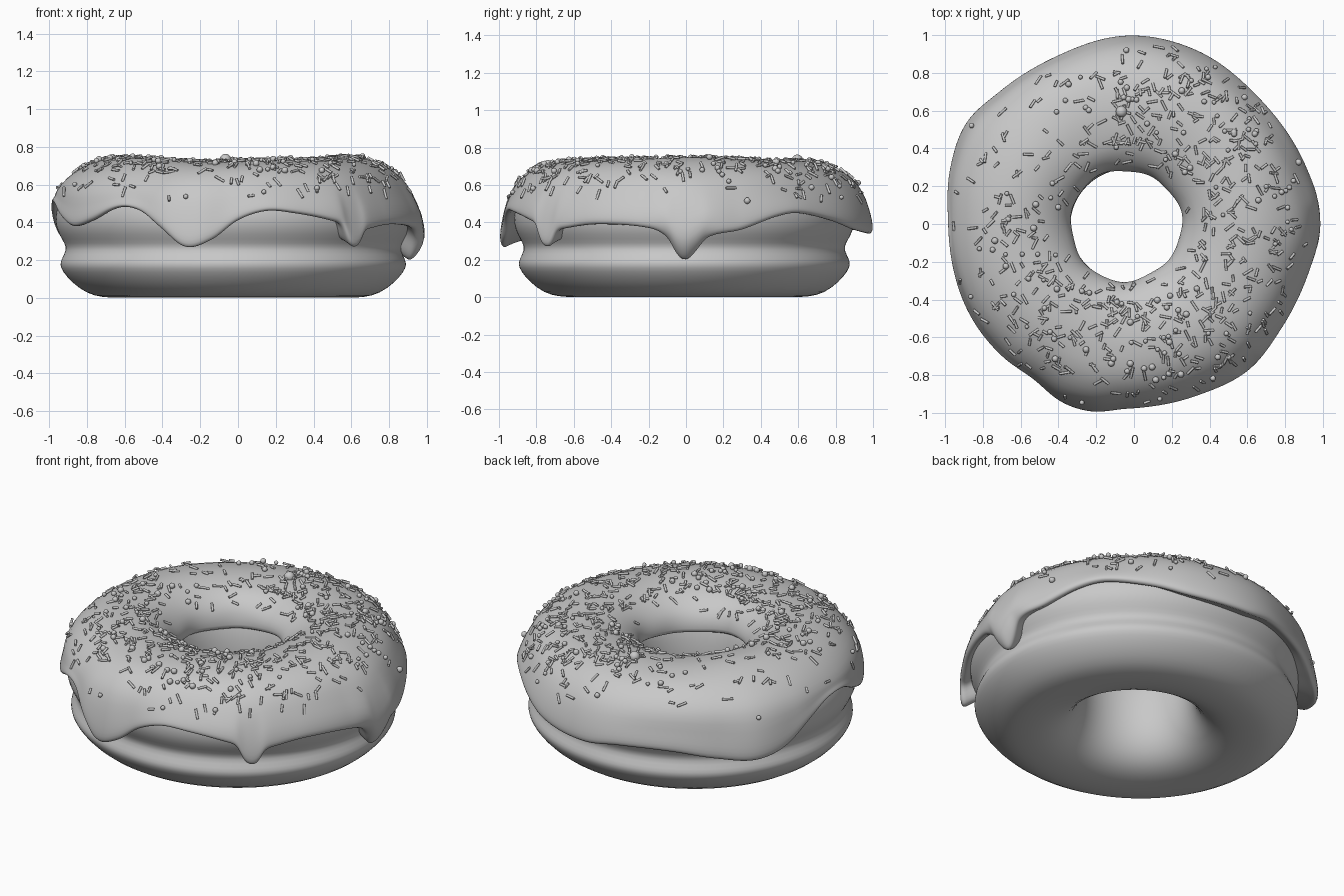
import bpy, bmesh, math, random
from mathutils import Vector, Matrix

if "Cube" in bpy.data.objects:
    bpy.data.objects.remove(bpy.data.objects["Cube"], do_unlink=True)

random.seed(7)

grey = bpy.data.materials.new("plain grey")
grey.use_nodes = True
grey.diffuse_color = (0.58, 0.58, 0.58, 1)
grey.node_tree.nodes["Principled BSDF"].inputs["Base Color"].default_value = grey.diffuse_color


def periodic(points):
    """Smooth closed curve through (degrees, percent) points."""
    count = len(points)

    def point(i):
        turn, k = divmod(i, count)
        return points[k][0] + 360 * turn, points[k][1] / 100

    def slope(i):
        (a, u), (b, v) = point(i - 1), point(i + 1)
        return (v - u) / (b - a)

    def evaluate(angle):
        angle %= 360
        i = max(k for k in range(count) if points[k][0] <= angle)
        (a, u), (b, v) = point(i), point(i + 1)
        w = b - a
        t = (angle - a) / w
        t2, t3 = t * t, t * t * t
        return ((2 * t3 - 3 * t2 + 1) * u + (3 * t2 - 2 * t3) * v
                + (t3 - 2 * t2 + t) * w * slope(i) + (t3 - t2) * w * slope(i + 1))
    return evaluate


def finish(name, bm):
    bmesh.ops.recalc_face_normals(bm, faces=bm.faces)
    mesh = bpy.data.meshes.new(name)
    bm.to_mesh(mesh)
    bm.free()
    mesh.materials.append(grey)
    obj = bpy.data.objects.new(name, mesh)
    bpy.context.collection.objects.link(obj)
    return obj


def ring(name, section, place, steps):
    """Sweep a closed section, which may change with the angle, round the z axis."""
    bm = bmesh.new()
    loops = []
    for i in range(steps):
        angle = 360 * i / steps
        loops.append([bm.verts.new(place(angle, r, z)) for r, z in section(angle)])
    rows = len(loops[0])
    for i in range(steps):
        a, b = loops[i], loops[(i + 1) % steps]
        for j in range(rows):
            k = (j + 1) % rows
            bm.faces.new((a[j], b[j], b[k], a[k]))
    obj = finish(name, bm)
    obj.data.shade_smooth()
    smooth = obj.modifiers.new("smooth", "SUBSURF")
    smooth.levels = smooth.render_levels = 1
    return obj


# Dough: a flat-bottomed ring with a waist, bulging again under the icing
DOUGH = [(.6, 0), (.69, .003), (.77, .022), (.85, .08), (.9, .14), (.914, .175),
         (.906, .205), (.878, .255), (.888, .288), (.918, .335), (.938, .39), (.936, .46),
         (.905, .54), (.855, .6), (.79, .645), (.72, .675), (.6, .695), (.46, .675),
         (.37, .61), (.325, .5), (.31, .38), (.31, .26), (.335, .15), (.4, .055), (.5, .01)]


def dough_place(angle, r, z):
    a = math.radians(angle)
    return Vector((1.005 * r * math.cos(a) - .025, .972 * r * math.sin(a) - .009, z))


ring("dough", lambda angle: DOUGH, dough_place, 96)

# Icing: lower edge height and outer radius by angle
edge_height = periodic([
    (0, 20), (3, 24), (7, 32), (18, 36), (31, 43), (40, 45), (56, 41), (70, 36),
    (90, 34), (102, 36), (120, 35), (135, 31), (147, 29), (158, 33), (168, 43),
    (178, 50), (188, 50), (198, 43), (208, 38), (218, 41), (230, 48), (238, 46),
    (246, 37), (254, 27), (262, 31), (270, 41), (279, 46), (288, 45), (301, 41),
    (305, 38), (307, 30), (310, 27), (312, 29), (314, 35), (318, 37), (330, 39),
    (348, 37), (354, 32), (357, 23)])
outer_radius = periodic([
    (0, 100.5), (18, 96.5), (45, 94.5), (70, 98), (92, 100), (115, 98), (135, 100),
    (149, 104), (163, 102), (180, 98.5), (210, 99.5), (225, 99), (237, 98), (248, 102),
    (257, 102), (268, 98), (290, 97), (308, 98.5), (325, 96), (345, 96.5)])


def icing_section(angle):
    """From the tuck inside the hole, over the crown, to the tuck under the edge."""
    a = math.radians(angle)
    inner = .29 + .006 * math.sin(3 * a + 1) + .004 * math.sin(7 * a)
    hem = .51 + .015 * math.sin(2 * a)
    lump = .01 * math.cos(2 * a) + .004 * math.sin(5 * a + 1)
    low, rad = edge_height(angle), outer_radius(angle)
    drop = .565 - low
    lean = rad - .97 - .04 * math.cos(a)
    # the narrow drip curls in against the dough
    curl = .07 * math.exp(-((angle + 180) % 360 - 180) ** 2 / 50)
    return [(.36, .53), (inner + .006, hem), (inner, hem + .03), (inner + .012, .6),
            (.345, .655), (.41, .7), (.5, .727 + lump), (.6, .738 + lump),
            (.7, .729 + lump), (.8 + lean * .2, .697), (.88 + lean * .4, .637),
            (.93 + lean * .6, .565),
            (rad - .02, low + .6 * drop), (rad - .004 - curl * .1, low + .3 * drop),
            (rad - curl * .6, low + .12 * drop), (rad - .006 - curl, low + .004),
            (rad - .025 - curl, low - .004), (rad - .045 - curl, low + .015),
            (.82, low + .06)]


def icing_place(angle, r, z):
    a = math.radians(angle)
    return Vector((r * math.cos(a) - .062 * (1 - r), r * math.sin(a) - .01 * (1 - r), z))


ring("icing", icing_section, icing_place, 288)


# Sprinkles: rods and beads resting on the icing
def icing_point(angle, step):
    section = icing_section(angle)
    i = int(step)
    (r0, z0), (r1, z1) = section[i], section[i + 1]
    t = step - i
    return icing_place(angle, r0 + (r1 - r0) * t, z0 + (z1 - z0) * t)


def seat(angle, step):
    """Point and outward direction on the icing, part way along its section."""
    p = icing_point(angle, step)
    across = icing_point(angle + 1, step) - p
    outward = icing_point(angle, step + .3) - p
    return p, outward.cross(across).normalized()


def scatter(count):
    """Random seats, sparser over the back right, the hole and the outer rim."""
    found = 0
    while found < count:
        angle, step = random.uniform(0, 360), random.uniform(3.3, 11.7)
        keep = 1 - .65 * math.exp(-((angle - 140) / 35) ** 2)
        if step > 9.5:
            keep *= .3 if 80 < angle < 300 else .6
        if step > 11:
            keep *= .35
        if step < 5:
            keep *= .3
        point, normal = seat(angle, step)
        if random.random() < keep * min(1, 1.4 * math.hypot(point.x, point.y)):
            found += 1
            yield point, normal


rods = bmesh.new()
for point, normal in scatter(600):
    tilt = normal.cross(Vector((random.uniform(-1, 1), random.uniform(-1, 1), .1)))
    along = (tilt.normalized() + normal * random.uniform(-.15, .25)).normalized()
    turn = along.to_track_quat('Z', 'Y').to_matrix().to_4x4()
    bmesh.ops.create_cone(rods, cap_ends=True, segments=8, radius1=.007, radius2=.007,
                          depth=random.uniform(.03, .062),
                          matrix=Matrix.Translation(point + normal * .004) @ turn)

beads = bmesh.new()
for point, normal in scatter(120):
    bmesh.ops.create_icosphere(beads, subdivisions=2, radius=random.uniform(.011, .018),
                               matrix=Matrix.Translation(point + normal * .007))
point, normal = seat(94, 7)
bmesh.ops.create_icosphere(beads, subdivisions=3, radius=.03,
                           matrix=Matrix.Translation(point + normal * .004))

for name, bm in (("sprinkle_rods", rods), ("sprinkle_beads", beads)):
    obj = finish(name, bm)
    bpy.ops.object.select_all(action='DESELECT')
    obj.select_set(True)
    bpy.context.view_layer.objects.active = obj
    bpy.ops.object.shade_smooth_by_angle(angle=math.radians(50))
